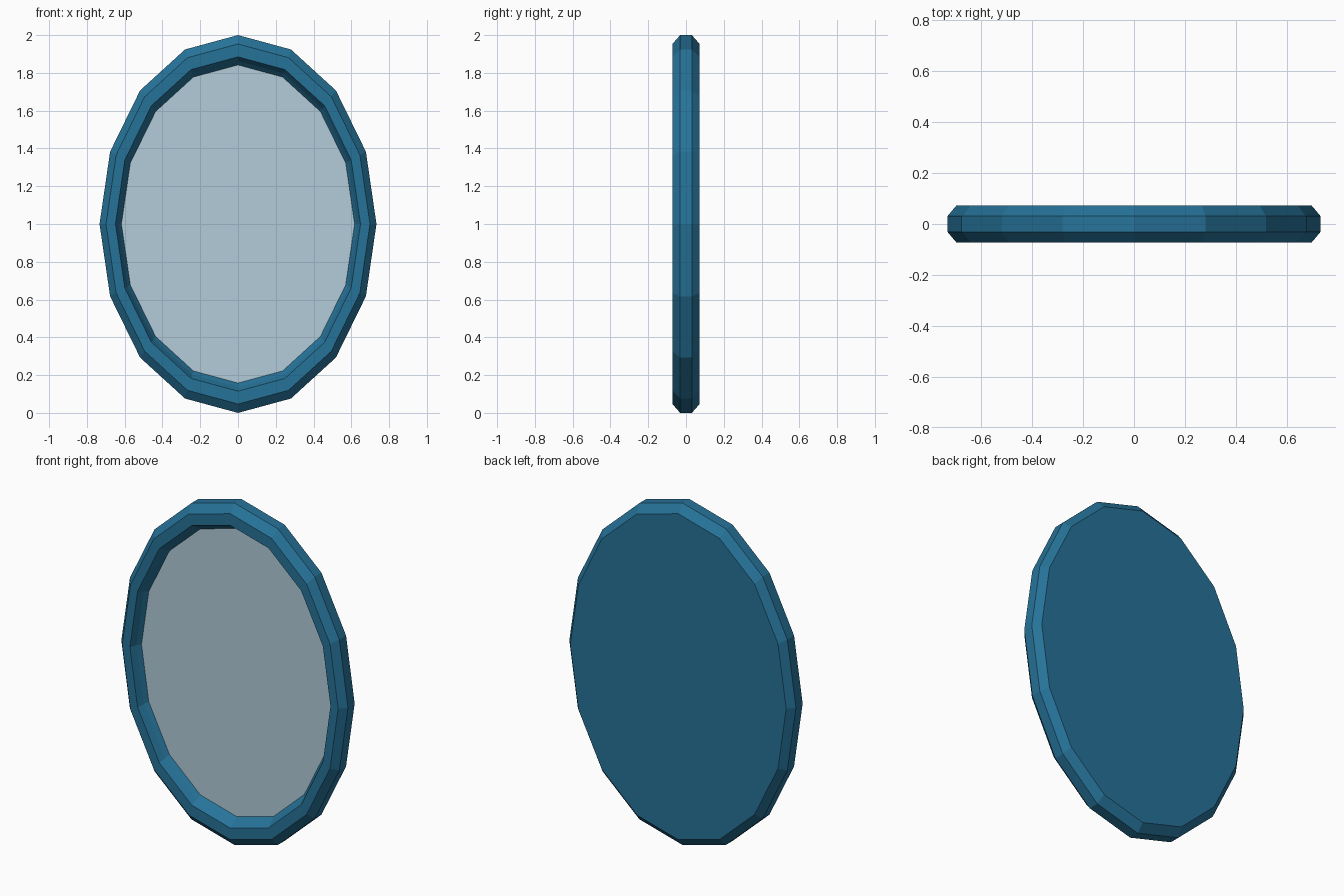
import bpy
import bmesh
from math import sin, cos, tau

SIDES = 16
WIDTH_RATIO = 0.733   # oval width against height

if "Cube" in bpy.data.objects:
    bpy.data.objects.remove(bpy.data.objects["Cube"], do_unlink=True)


def make_material(name, color):
    mat = bpy.data.materials.new(name)
    mat.use_nodes = True
    mat.diffuse_color = (*color, 1)
    mat.node_tree.nodes["Principled BSDF"].inputs["Base Color"].default_value = (*color, 1)
    return mat


def oval_ring(bm, radius, y):
    """Ring of vertices standing upright, centred one unit above the ground."""
    angles = [tau * i / SIDES for i in range(SIDES)]
    return [bm.verts.new((WIDTH_RATIO * radius * sin(a), y, 1 + radius * cos(a)))
            for a in angles]


def build_oval(name, profile, mat):
    """Sweep a (radius, y) profile round the oval and cap its last ring."""
    bm = bmesh.new()
    rings = [oval_ring(bm, r, y) for r, y in profile]
    for a, b in zip(rings, rings[1:]):
        for i in range(SIDES):
            j = (i + 1) % SIDES
            bm.faces.new((a[i], a[j], b[j], b[i]))
    bm.faces.new(rings[-1])
    if len(rings) == 1:
        bm.faces.ensure_lookup_table()
        bm.normal_update()
        if bm.faces[0].normal.y > 0:
            bm.faces[0].normal_flip()
    else:
        bmesh.ops.recalc_face_normals(bm, faces=bm.faces)
        bm.normal_update()
        bm.faces.ensure_lookup_table()
        if bm.faces[-1].normal.y < 0:
            bmesh.ops.reverse_faces(bm, faces=bm.faces)
    mesh = bpy.data.meshes.new(name)
    bm.to_mesh(mesh)
    bm.free()
    mesh.materials.append(mat)
    obj = bpy.data.objects.new(name, mesh)
    bpy.context.collection.objects.link(obj)
    return obj


blue = make_material("frame_blue", (0.0194, 0.171, 0.319))
silver = make_material("mirror_silver", (0.448, 0.604, 0.694))

# Frame: stepped inner lip, front face, bevelled rim and solid back
build_oval("frame", [(0.842, -0.01), (0.863, -0.035), (0.885, -0.072),
                     (0.953, -0.072), (1.0, -0.031), (1.0, 0.031),
                     (0.953, 0.072)], blue)

# Mirror glass set inside the lip
build_oval("mirror_glass", [(0.842, -0.01)], silver)
